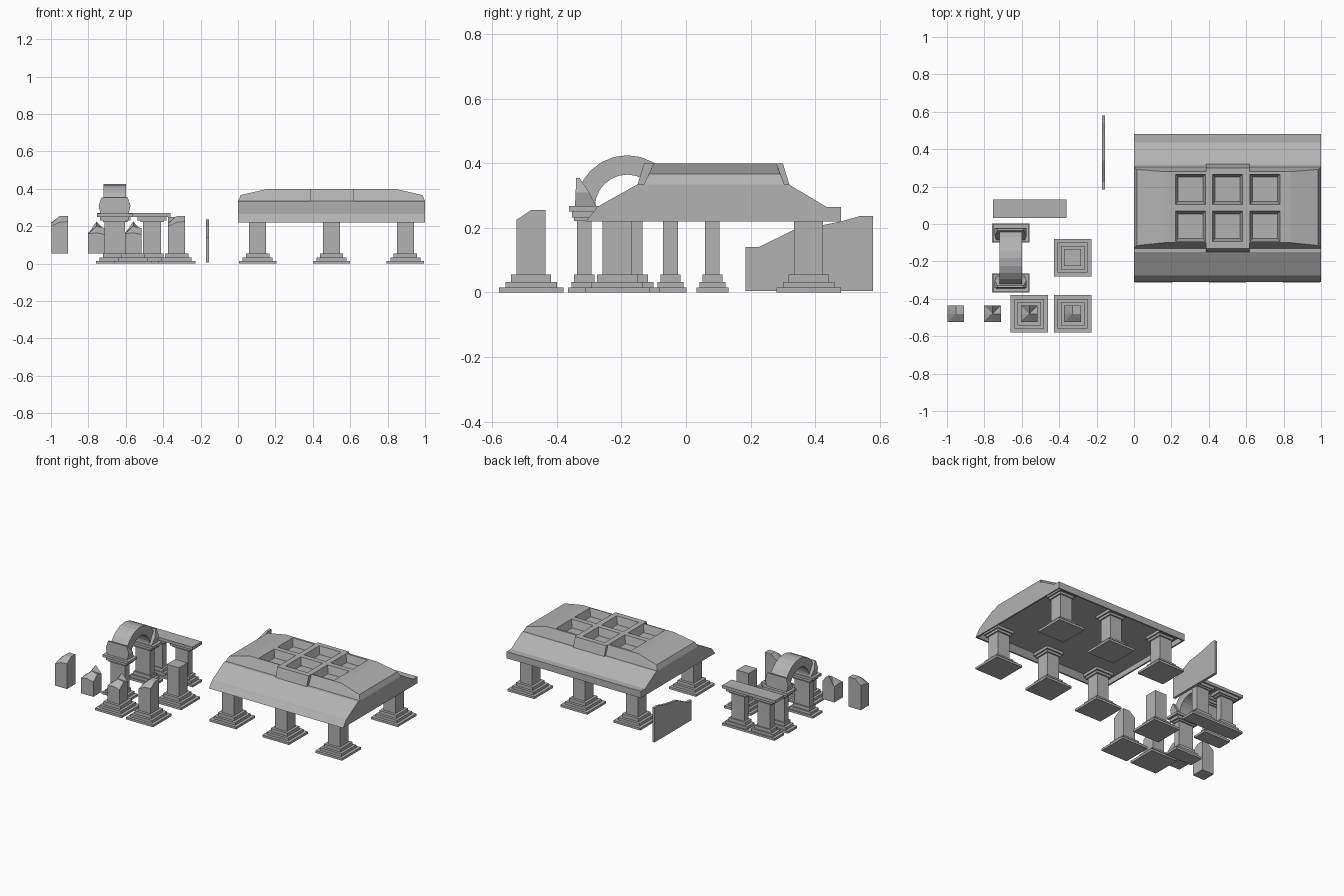
import bpy, bmesh, math

if "Cube" in bpy.data.objects:
    bpy.data.objects.remove(bpy.data.objects["Cube"])

stone = bpy.data.materials.new("grey_stone")
stone.diffuse_color = (0.45, 0.45, 0.45, 1)
stone.use_nodes = True
stone.node_tree.nodes["Principled BSDF"].inputs["Base Color"].default_value = stone.diffuse_color


def finish(name, bm):
    bmesh.ops.recalc_face_normals(bm, faces=bm.faces)
    me = bpy.data.meshes.new(name)
    bm.to_mesh(me)
    bm.free()
    me.materials.append(stone)
    ob = bpy.data.objects.new(name, me)
    bpy.context.collection.objects.link(ob)
    return ob


def add_box(bm, cx, cy, z0, z1, sx, sy, top=1.0):
    """Box, optionally tapered towards the top."""
    loops = []
    for z, k in ((z0, 1), (z1, top)):
        loops.append([bm.verts.new((cx + a * sx * k / 2, cy + b * sy * k / 2, z))
                      for a, b in ((-1, -1), (1, -1), (1, 1), (-1, 1))])
    lo, hi = loops
    bm.faces.new(lo[::-1])
    bm.faces.new(hi)
    for i in range(4):
        j = (i + 1) % 4
        bm.faces.new((lo[i], lo[j], hi[j], hi[i]))


def add_prism(bm, profile, x0, x1):
    """Extrude a (y, z) profile along x."""
    a = [bm.verts.new((x0, y, z)) for y, z in profile]
    b = [bm.verts.new((x1, y, z)) for y, z in profile]
    bm.faces.new(a[::-1])
    bm.faces.new(b)
    for i in range(len(a)):
        j = (i + 1) % len(a)
        bm.faces.new((a[i], a[j], b[j], b[i]))


def add_base(bm, x, y, depth=1.0):
    for z0, z1, w in ((0, .015, .2), (.015, .033, .16), (.033, .055, .125)):
        add_box(bm, x, y, z0, z1, w, w * depth)


def column(name, x, y, top, depth=1.0, caps=(), shaft=.09):
    bm = bmesh.new()
    add_base(bm, x, y, depth)
    add_box(bm, x, y, .055, top, shaft, .09 * depth)
    for z0, z1, w in caps:
        add_box(bm, x, y, z0, z1, w, w * depth)
    return finish(name, bm)


def broken_block(name, x, y, heights, base=False):
    """Square block whose top is a 3 x 3 height field."""
    bm = bmesh.new()
    s = .045
    top = [[bm.verts.new((x + i * s, y + j * s, heights[j + 1][i + 1]))
            for i in (-1, 0, 1)] for j in (-1, 0, 1)]
    for j in range(2):
        for i in range(2):
            q = (top[j][i], top[j][i + 1], top[j + 1][i + 1], top[j + 1][i])
            c = top[1][1]
            k = q.index(c)
            bm.faces.new((c, q[(k + 1) % 4], q[(k + 2) % 4]))
            bm.faces.new((c, q[(k + 2) % 4], q[(k + 3) % 4]))
    rim = [e for e in bm.edges if e.is_boundary]
    ext = bmesh.ops.extrude_edge_only(bm, edges=rim)["geom"]
    for v in ext:
        if isinstance(v, bmesh.types.BMVert):
            v.co.z = .055
    bmesh.ops.holes_fill(bm, edges=[e for e in bm.edges if e.is_boundary], sides=0)
    if base:
        add_base(bm, x, y)
    return finish(name, bm)


# Temple columns with capitals tucked under the roof rim
for x in (.105, .5, .895):
    for y in (-.213, .38):
        column("temple_column", x, y, .257, 1, ((.222, .237, .11), (.237, .256, .13)))

# Roof body: sloped eaves, with a hanging rim around the underside
bm = bmesh.new()
add_prism(bm, [(-.282, .255), (-.275, .265), (-.15, .335), (.318, .335),
               (.435, .265), (.48, .265), (.48, .255)], 0, 1)
finish("roof_body", bm)
bm = bmesh.new()
front = [(-.31, .22), (-.282, .255), (-.272, .255), (-.30, .22)]
add_prism(bm, front, 0, 1)
add_prism(bm, [(.47, .22), (.48, .22), (.48, .255), (.47, .255)], 0, 1)
for x in (0, .99):
    add_prism(bm, [(-.30, .22), (.47, .22), (.47, .255), (-.272, .255)], x, x + .01)
finish("roof_rim", bm)

# Raised roof top with six sunken coffers
bm = bmesh.new()
for z, inset, y0, y1 in ((.335, 0, -.13, .305), (.367, .015, -.115, .292), (.40, .16, -.10, .28)):
    for x in (inset, 1 - inset):
        for y in (y0, y1):
            bm.verts.new((x, y, z))
bmesh.ops.convex_hull(bm, input=bm.verts)
roof_top = finish("roof_top", bm)
bm = bmesh.new()
for x in (.302, .5, .70):
    for y in (-.012, .185):
        add_box(bm, x, y, .35, .41, .132, .132, 1.27)
cutter = finish("coffer_cutter", bm)
cutter.hide_render = True
mod = roof_top.modifiers.new("coffers", "BOOLEAN")
mod.object = cutter
mod.operation = "DIFFERENCE"
mod.solver = "EXACT"
bpy.context.view_layer.update()
cut = bpy.data.meshes.new_from_object(roof_top.evaluated_get(bpy.context.evaluated_depsgraph_get()))
roof_top.modifiers.clear()
roof_top.data = cut
bpy.data.objects.remove(cutter)

# Central projections at the front and back of the roof top
bm = bmesh.new()
add_prism(bm, [(-.15, .335), (-.13, .40), (-.10, .40), (-.13, .335)], .385, .617)
add_prism(bm, [(.32, .335), (.30, .40), (.28, .40), (.305, .335)], .385, .617)
finish("roof_projection", bm)

# Half-depth column pairs carrying the arch and the lintel
small_caps = ((.222, .232, .125), (.232, .25, .155), (.25, .267, .19))
for y in (-.315, -.048):
    column("arch_column", -.66, y, .25, .5, small_caps, .11)
for x in (-.653, -.46):
    column("lintel_column", x, .082, .25, .5, small_caps[:2], .095)
bm = bmesh.new()
add_box(bm, -.558, .082, .25, .27, .392, .1)
finish("lintel", bm)

# Arch ring
bm = bmesh.new()
N = 12
ring = []
for i in range(N + 1):
    a = math.pi * i / N
    ring.append([bm.verts.new((-.66 + dx, -.182 + r * math.cos(a), .265 + r * math.sin(a)))
                 for dx, r in ((-.06, .1), (.06, .1), (.06, .16), (-.06, .16))])
for p, q in zip(ring, ring[1:]):
    for k in range(4):
        m = (k + 1) % 4
        bm.faces.new((p[k], p[m], q[m], q[k]))
bm.faces.new(ring[0])
bm.faces.new(ring[-1][::-1])
finish("arch", bm)

# Springer wedges at both feet of the arch
for s in (-1, 1):
    bm = bmesh.new()
    for z, hw, a, b in ((.265, .075, .095, .162), (.31, .085, .118, .160), (.355, .07, .148, .158)):
        for dx in (-hw, hw):
            for d in (a, b):
                bm.verts.new((-.66 + dx, -.182 + s * d, z))
    bmesh.ops.convex_hull(bm, input=bm.verts)
    finish("arch_springer", bm)

# Plain and broken columns, plus loose column fragments
column("plain_column", -.328, -.18, .25)
chipped = ((.20, .222, .225), (.215, .255, .255), (.22, .255, .255))
jagged = ((.16, .165, .155), (.165, .20, .19), (.16, .225, .175))
broken_block("chipped_fragment", -.953, -.48, chipped)
broken_block("chipped_column", -.328, -.48, chipped, True)
broken_block("jagged_fragment", -.756, -.48, jagged)
broken_block("jagged_column", -.56, -.48, jagged, True)

# Thin ruined wall
bm = bmesh.new()
add_prism(bm, [(.185, .005), (.58, .005), (.58, .237), (.54, .237), (.48, .22),
               (.42, .208), (.34, .197), (.225, .14), (.185, .14)], -.172, -.155)
finish("ruined_wall", bm)
